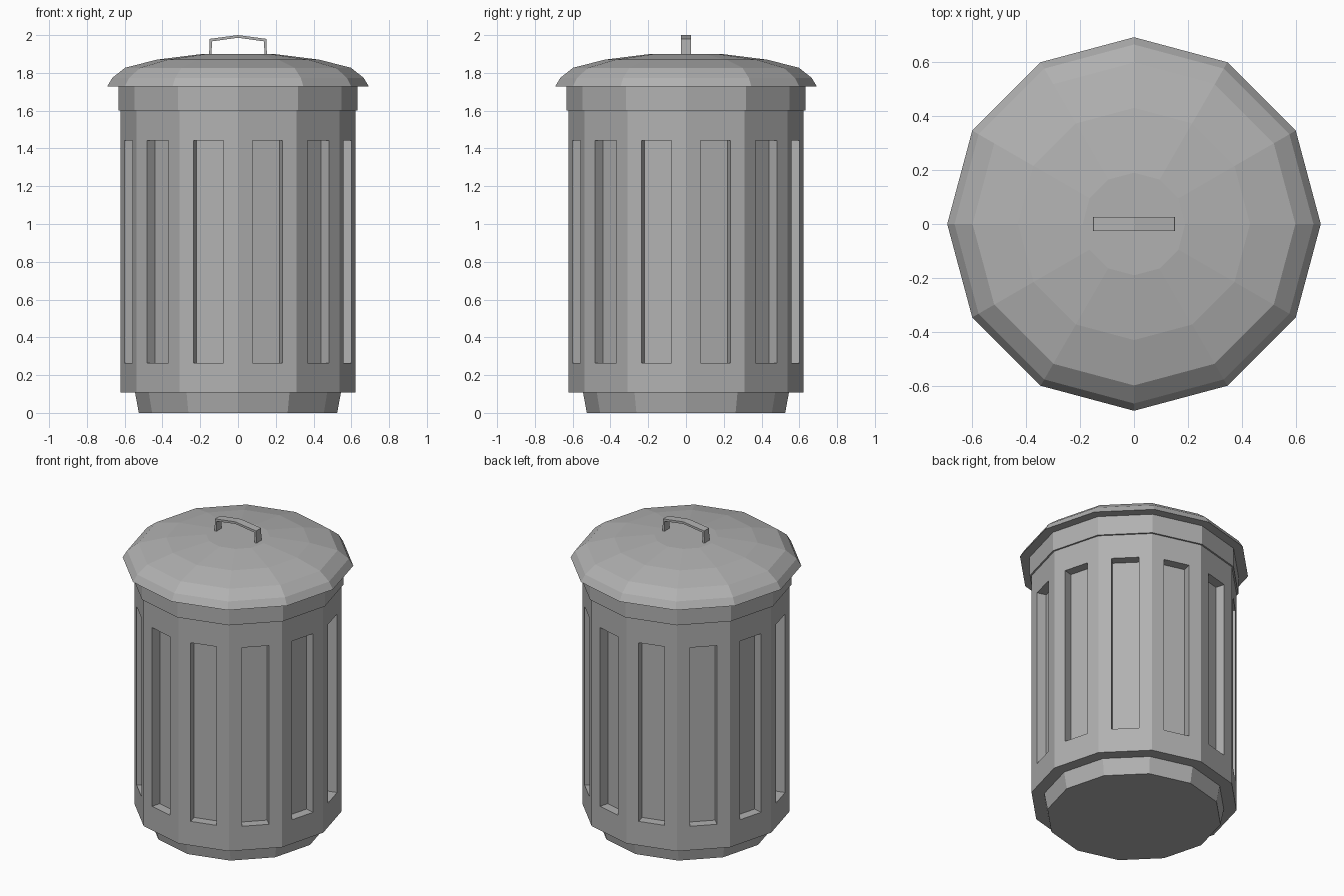
import bpy, bmesh
from math import sin, cos, pi

if "Cube" in bpy.data.objects:
    bpy.data.objects.remove(bpy.data.objects["Cube"])

SIDES = 12

# Dark grey metal
metal = bpy.data.materials.new("dark_grey")
metal.diffuse_color = (0.44, 0.44, 0.44, 1)
metal.use_nodes = True
metal.node_tree.nodes["Principled BSDF"].inputs["Base Color"].default_value = metal.diffuse_color


def finish(name, bm):
    bmesh.ops.recalc_face_normals(bm, faces=bm.faces)
    mesh = bpy.data.meshes.new(name)
    bm.to_mesh(mesh)
    bm.free()
    mesh.materials.append(metal)
    ob = bpy.data.objects.new(name, mesh)
    bpy.context.collection.objects.link(ob)
    return ob


def lathe(profile):
    """Revolve (radius, z) points into a closed 12-sided solid."""
    bm = bmesh.new()
    rings = [[bm.verts.new((r * cos(2 * pi * i / SIDES), r * sin(2 * pi * i / SIDES), z))
              for i in range(SIDES)] for r, z in profile]
    for a, b in zip(rings, rings[1:]):
        for i in range(SIDES):
            j = (i + 1) % SIDES
            bm.faces.new((a[i], a[j], b[j], b[i]))
    bm.faces.new(rings[0][::-1])
    bm.faces.new(rings[-1])
    bmesh.ops.recalc_face_normals(bm, faces=bm.faces)
    return bm


# Can: tapered foot, tall body and top rim
bm = lathe([(0.525, 0), (0.545, 0.107), (0.622, 0.107), (0.622, 1.602),
            (0.633, 1.602), (0.633, 1.73)])

# One sunken panel in every tall body facet
bm.normal_update()
panels = [f for f in bm.faces if f.calc_area() > 0.3 and abs(f.normal.z) < 0.1]
bmesh.ops.inset_individual(bm, faces=panels, thickness=0.079, use_even_offset=True)
for f in panels:
    mid = f.calc_center_median().z
    for v in f.verts:
        v.co.z = 1.443 if v.co.z > mid else 0.265
bm.normal_update()
for f in panels:
    inward = f.normal * -0.06
    inner = bmesh.ops.extrude_discrete_faces(bm, faces=[f])["faces"][0]
    bmesh.ops.translate(bm, verts=inner.verts[:], vec=inward)
finish("can", bm)

# Domed lid
finish("lid", lathe([(0.692, 1.729), (0.665, 1.774), (0.598, 1.827),
                     (0.43, 1.87), (0.19, 1.90)]))

# Handle: bent strip, outer path and inner path extruded across y
outer = [(-0.153, 1.895), (-0.15, 1.98), (0, 2.0), (0.15, 1.98), (0.153, 1.895)]
inner = [(0.14, 1.895), (0.138, 1.967), (0, 1.986), (-0.138, 1.967), (-0.14, 1.895)]
bm = bmesh.new()
front, back = [[bm.verts.new((x, y, z)) for x, z in outer + inner] for y in (-0.026, 0.026)]
n = len(front)
for i in range(n):
    j = (i + 1) % n
    bm.faces.new((front[i], front[j], back[j], back[i]))
for loop in (front, back):
    for i in range(4):
        bm.faces.new((loop[i], loop[i + 1], loop[n - 2 - i], loop[n - 1 - i]))
finish("lid_handle", bm)
